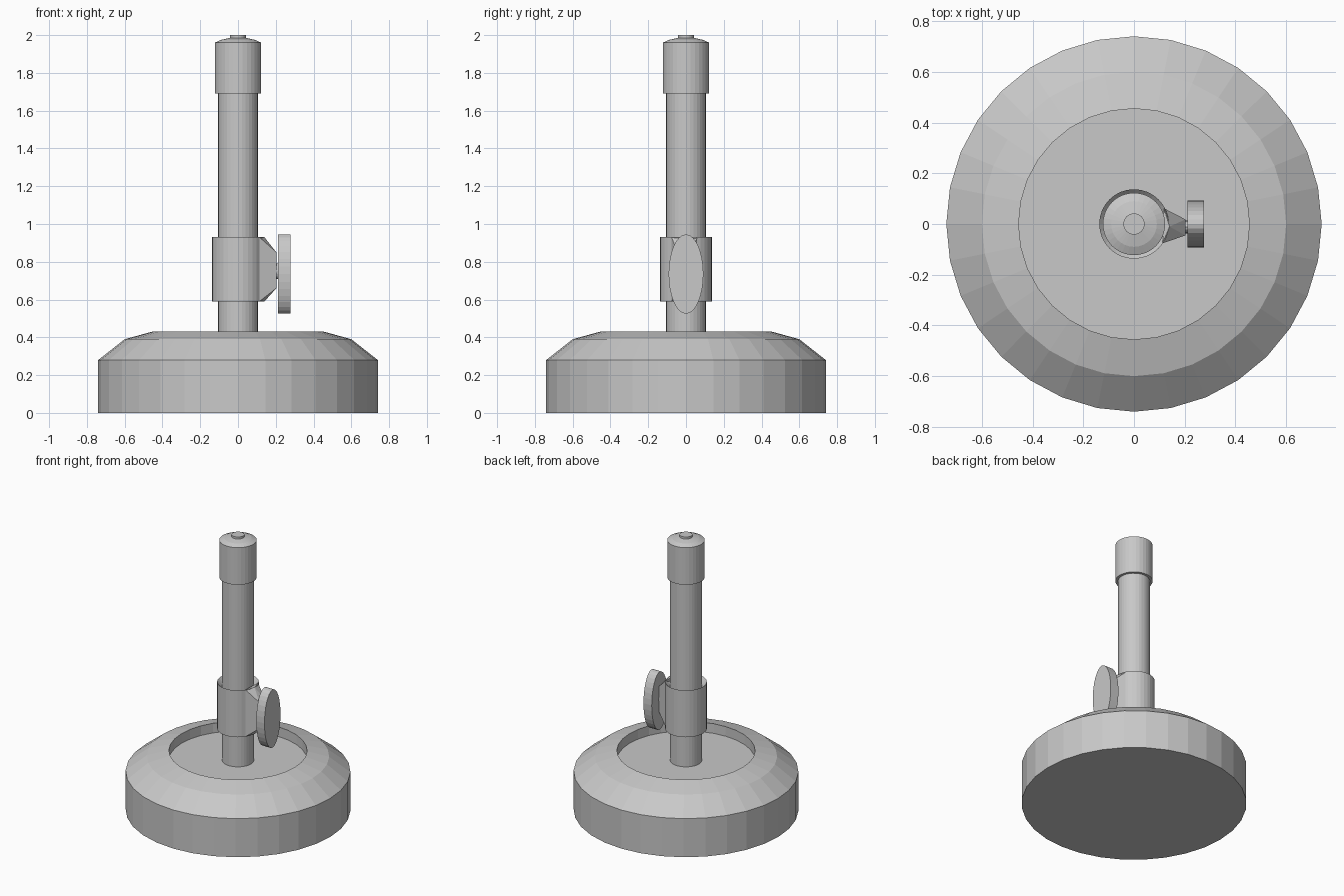
import bpy, bmesh, math
from mathutils import Matrix

cube = bpy.data.objects.get("Cube")
if cube:
    bpy.data.objects.remove(cube, do_unlink=True)

grey = bpy.data.materials.new("light_grey_metal")
grey.use_nodes = True
colour = (0.58, 0.58, 0.58, 1)
grey.diffuse_color = colour
grey.node_tree.nodes["Principled BSDF"].inputs["Base Color"].default_value = colour


def finish(name, bm):
    bmesh.ops.recalc_face_normals(bm, faces=bm.faces)
    mesh = bpy.data.meshes.new(name)
    bm.to_mesh(mesh)
    bm.free()
    mesh.materials.append(grey)
    obj = bpy.data.objects.new(name, mesh)
    bpy.context.collection.objects.link(obj)
    return obj


def lathe(name, profile, sides=32):
    """Spin (radius, height) points about z; radius 0 closes the end."""
    bm = bmesh.new()
    rings = []
    for r, z in profile:
        count = sides if r > 0 else 1
        rings.append([bm.verts.new((r * math.cos(math.tau * i / sides),
                                    r * math.sin(math.tau * i / sides), z))
                      for i in range(count)])
    for a, b in zip(rings, rings[1:]):
        for i in range(sides):
            j = (i + 1) % sides
            corners = [a[i % len(a)], a[j % len(a)], b[j % len(b)], b[i % len(b)]]
            bm.faces.new(list(dict.fromkeys(corners)))
    return finish(name, bm)


def disc_x(name, x0, x1, ry, rz, y, z, sides=32):
    """Elliptical disc whose axis runs along x."""
    bm = bmesh.new()
    bmesh.ops.create_cone(bm, cap_ends=True, segments=sides,
                          radius1=1, radius2=1, depth=1)
    place = (Matrix.Translation(((x0 + x1) / 2, y, z))
             @ Matrix.Diagonal((x1 - x0, ry, rz, 1))
             @ Matrix.Rotation(math.pi / 2, 4, 'Y'))
    bm.transform(place)
    return finish(name, bm)


# Heavy base with a sunken floor
lathe("base", [(0, 0), (0.74, 0), (0.74, 0.28), (0.6, 0.39),
               (0.455, 0.43), (0.455, 0.36), (0, 0.36)])

# Upright tube and its cap
lathe("tube", [(0, 0.35), (0.105, 0.35), (0.105, 1.72), (0, 1.72)])
lathe("cap", [(0, 1.69), (0.123, 1.69), (0.123, 1.96), (0.09, 1.975),
              (0.042, 1.985), (0.042, 2.0), (0, 2.0)])

# Collar with a funnelled upper rim
lathe("collar", [(0.1, 0.59), (0.137, 0.59), (0.137, 0.93), (0.1, 0.89)])

# Tapered valve housing on the left of the collar
bm = bmesh.new()
for x, y in ((0.113, -0.076), (0.14, -0.01), (0.118, 0.062)):
    for z in (0.59, 0.93):
        bm.verts.new((x, y, z))
for y in (-0.045, 0.018):
    for z in (0.66, 0.85):
        bm.verts.new((0.203, y, z))
bmesh.ops.convex_hull(bm, input=bm.verts)
finish("valve_housing", bm)

# Valve stem and oval knob
disc_x("valve_stem", 0.19, 0.22, 0.025, 0.04, -0.012, 0.75, 16)
disc_x("valve_knob", 0.211, 0.277, 0.092, 0.21, 0, 0.735)
